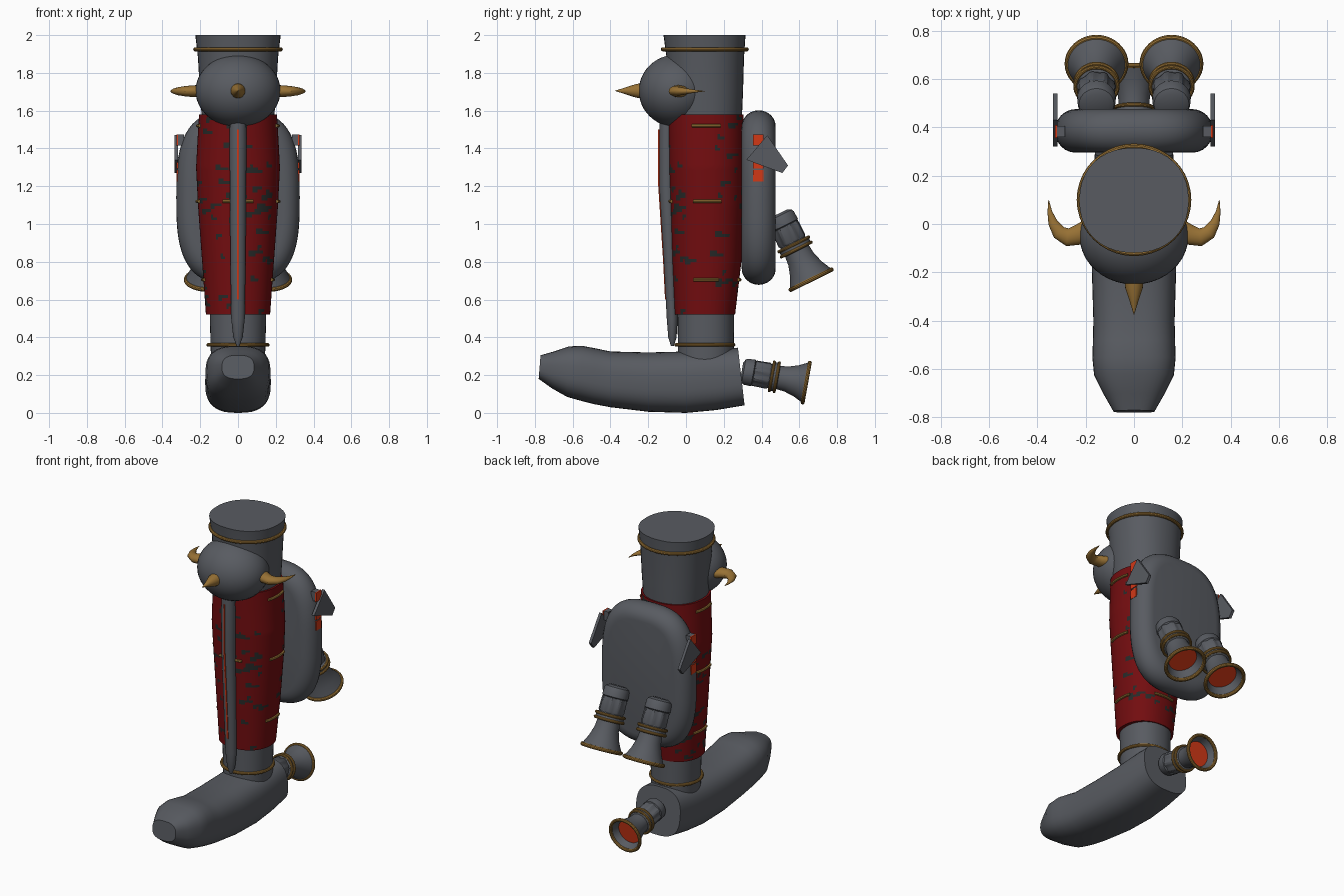
import bpy, bmesh, math, random
from mathutils import Vector as V

random.seed(4)
if "Cube" in bpy.data.objects:
    bpy.data.objects.remove(bpy.data.objects["Cube"])


def material(name, *rgb):
    m = bpy.data.materials.new(name)
    m.use_nodes = True
    m.diffuse_color = (*rgb, 1)
    m.node_tree.nodes["Principled BSDF"].inputs["Base Color"].default_value = (*rgb, 1)
    return m


GREY = material("steel grey", 0.098, 0.105, 0.12)
RED = material("deep red", 0.17, 0.004, 0.005)
DARK = material("dark dash", 0.02, 0.023, 0.022)
GOLD = material("old gold", 0.31, 0.165, 0.035)
GLOW = material("glow orange", 0.65, 0.04, 0.008)
X, Y, Z = V((1, 0, 0)), V((0, 1, 0)), V((0, 0, 1))


def finish(ob, mats, angle=35):
    for m in mats:
        ob.data.materials.append(m)
    bpy.ops.object.select_all(action='DESELECT')
    ob.select_set(True)
    bpy.context.view_layer.objects.active = ob
    bpy.ops.object.shade_smooth_by_angle(angle=math.radians(angle))
    return ob


def superellipse(t, p):
    return [math.copysign(abs(f) ** (2 / p), f) for f in (math.cos(t), math.sin(t))]


def tube(name, rings, mats, n=40, p=2, rule=None, flute=0, end_mat=0):
    """Skin rings of (centre, u radius, v radius) and cap both ends."""
    bm = bmesh.new()
    loops = []
    for c, u, v in rings:
        loop = []
        for i in range(n):
            a, b = superellipse(math.tau * i / n, p)
            k = 1 - flute * (i % 4 < 2)
            loop.append(bm.verts.new(c + u * a * k + v * b * k))
        loops.append(loop)
    for r, (lo, hi) in enumerate(zip(loops, loops[1:])):
        for i in range(n):
            j = (i + 1) % n
            f = bm.faces.new((lo[i], lo[j], hi[j], hi[i]))
            f.material_index = rule(r, i) if rule else 0
    bm.faces.new(loops[0][::-1])
    bm.faces.new(loops[-1]).material_index = end_mat
    bmesh.ops.recalc_face_normals(bm, faces=bm.faces)
    me = bpy.data.meshes.new(name)
    bm.to_mesh(me)
    bm.free()
    ob = bpy.data.objects.new(name, me)
    bpy.context.collection.objects.link(ob)
    return finish(ob, mats)


def column(rows):
    """Horizontal rings from (z, centre y, x radius, y radius)."""
    return [(V((0, cy, z)), X * rx, Y * ry) for z, cy, rx, ry in rows]


def band(name, centre, axis, rx, ry, thick):
    bpy.ops.mesh.primitive_torus_add(major_segments=40, minor_segments=10, major_radius=rx,
                                     minor_radius=thick, location=centre)
    ob = bpy.context.object
    ob.name = name
    ob.rotation_euler = axis.to_track_quat('Z', 'X').to_euler()
    ob.scale = (1, ry / rx, 1)
    return finish(ob, [GOLD])


def plate(name, outline, x, thick, mat):
    """Thin slab with a (y, z) outline, centred on the given x."""
    bm = bmesh.new()
    f = bm.faces.new([bm.verts.new((x - thick / 2, y, z)) for y, z in outline])
    new = bmesh.ops.extrude_face_region(bm, geom=[f])["geom"]
    bmesh.ops.translate(bm, vec=X * thick, verts=[g for g in new if isinstance(g, bmesh.types.BMVert)])
    bmesh.ops.recalc_face_normals(bm, faces=bm.faces)
    me = bpy.data.meshes.new(name)
    bm.to_mesh(me)
    bm.free()
    ob = bpy.data.objects.new(name, me)
    bpy.context.collection.objects.link(ob)
    finish(ob, [mat])


# Boot: rings from top point to bottom point, with half width
boot = [(-.77, .305, -.78, .18, .085), (-.70, .325, -.71, .13, .125), (-.62, .352, -.63, .085, .165),
        (-.55, .355, -.56, .065, .172), (-.48, .342, -.49, .047, .17), (-.4, .325, -.4, .03, .168),
        (-.2, .32, -.2, .006, .174), (0, .325, 0, 0, .174), (.15, .335, .16, .015, .17),
        (.275, .345, .31, .04, .162)]
tube("boot", [(V((0, (a + c) / 2, (b + d) / 2)), X * w, V((0, (a - c) / 2, (b - d) / 2)))
              for a, b, c, d, w in boot], [GREY], p=2.7)

# Leg core
tube("ankle", column([(.2, .105, .14, .15), (.35, .105, .145, .148), (.54, .105, .15, .15)]), [GREY], p=2.2)
tube("thigh", column([(1.54, .105, .19, .19), (1.7, .103, .202, .199), (1.88, .102, .212, .205),
                      (2.0, .098, .226, .217)]), [GREY], p=2.2)
band("ankle_band", (0, .1, .36), Z, .157, .152, .01)
band("thigh_band", (0, .1, 1.925), Z, .226, .222, .011)

# Patterned sleeve, resampled into thin rows so dashes can be picked as faces
keys = [(.52, .10, .17, .16), (.8, .11, .19, .183), (1.1, .113, .212, .195),
        (1.3, .11, .222, .2), (1.45, .108, .214, .2), (1.58, .105, .206, .2)]


def sleeve_at(z):
    for lo, hi in zip(keys, keys[1:]):
        if z <= hi[0] + 1e-6:
            k = (z - lo[0]) / (hi[0] - lo[0])
            return [a + (b - a) * k for a, b in zip(lo, hi)]
    return keys[-1]


ROWS, SEGS = 72, 96
dashes = set()
for _ in range(110):
    row, seg, length = random.randrange(1, ROWS - 1), random.randrange(SEGS), random.randint(2, 7)
    step = random.choice((-1, 1))
    dashes |= {(row, (seg + i) % SEGS) for i in range(length)}
    dashes |= {(row + step, (seg + i) % SEGS) for i in range(length // 2)}
span = keys[-1][0] - keys[0][0]
tube("sleeve", column([sleeve_at(keys[0][0] + span * i / ROWS) for i in range(ROWS + 1)]), [RED, DARK],
     n=SEGS, p=2.2, rule=lambda r, i: int((r, i) in dashes))


def staple(angle, z):
    _, cy, rx, ry = sleeve_at(z)
    rings = []
    for i in range(9):
        t = angle + (i - 4) * .085
        a, b = superellipse(t, 2.2)
        out = V((math.cos(t), math.sin(t), 0))
        rings.append((V((a * rx, cy + b * ry, z)) + out * .003, out * .01, Z * .009))
    tube("sleeve_staple", rings, [GOLD], n=8)


for z in (.705, 1.12, 1.52):
    staple(0, z)
    staple(math.pi, z)
staple(-math.pi / 2, 1.12)
staple(math.pi / 2, .705)

# Shin ridge with a thin glowing line
tube("shin_ridge", column([(.355, -.072, .008, .008), (.4, -.072, .025, .022), (.5, -.073, .036, .029),
                           (.8, -.085, .04, .032), (1.2, -.1, .043, .042), (1.45, -.1, .045, .042),
                           (1.54, -.1, .043, .04)]), [GREY], n=24)
plate("ridge_line", [(-.1, .6), (-.111, .6), (-.121, .8), (-.147, 1.2), (-.147, 1.5), (-.1, 1.5)],
      0, .009, GLOW)

# Knee dome, spike and side horns
bpy.ops.mesh.primitive_uv_sphere_add(segments=40, ring_count=24, radius=1, location=(0, -.05, 1.705))
knee = bpy.context.object
knee.name = "knee_dome"
knee.scale = (.225, .2, .192)
finish(knee, [GREY], 60)
tube("knee_spike", [(V((0, y, 1.705)), X * r, Z * r) for y, r in
                    ((-.22, .042), (-.265, .036), (-.32, .018), (-.375, .001))], [GOLD], n=20)
for s in (-1, 1):
    path = [(.18, -.02, .045), (.23, -.045, .042), (.275, -.055, .037), (.31, -.035, .03),
            (.335, .005, .02), (.348, .05, .01), (.353, .1, .001)]
    rings = []
    for i, (x, y, r) in enumerate(path):
        a, b = path[max(i - 1, 0)], path[min(i + 1, len(path) - 1)]
        side = V((s * (b[1] - a[1]), a[0] - b[0], 0)).normalized()
        rings.append((V((s * x, y, 1.703)), side * r, Z * r * .75))
    tube("knee_horn", rings, [GOLD], n=20)

# Back pack with fully rounded rim
rim = [(math.sin(t), 1 - math.cos(t)) for t in (math.radians(-90 + 15 * i) for i in range(13))]
tube("back_pack", [(V((0, .385 + .09 * k, 1.14)), X * (.327 - .085 * d), Z * (.462 - .085 * d))
                   for k, d in rim], [GREY], n=64, p=3)
for s in (-1, 1):
    plate("pack_fin", [(.32, 1.34), (.43, 1.47), (.54, 1.31), (.51, 1.27), (.40, 1.31)], s * .326, .018, GREY)
    for lo, hi in ((1.225, 1.285), (1.295, 1.355), (1.415, 1.475)):
        plate("pack_light", [(.355, lo), (.41, lo), (.41, hi), (.355, hi)], s * .322, .009, GLOW)
        plate("pack_light_base", [(.36, lo), (.405, lo), (.405, hi), (.36, hi)], s * .302, .034, GREY)


def thruster(name, start, end, size):
    axis = (end - start).normalized()
    u, v = X * size, axis.cross(X) * size

    def lathe(part, profile, **kw):
        tube(name + part, [(start + axis * t * size, u * r, v * r) for t, r in profile], [GREY, GLOW], **kw)
    lathe("_nozzle", [(0, .05), (.012, .072), (.025, .078), (.07, .08), (.08, .066), (.17, .07), (.18, .086),
                      (.215, .086), (.222, .07), (.27, .075), (.33, .094), (.39, .124),
                      (.39, .112), (.34, .088)], end_mat=1)
    lathe("_ribs", [(.075, .078), (.16, .08), (.175, .07)], n=32, flute=.09)
    for t, r, k in ((.182, .087, .009), (.212, .087, .009), (.39, .12, .012)):
        band(name + "_band", start + axis * t * size, axis, r * size, r * size, k * size)


# Pack thrusters and heel thruster
for s in (-1, 1):
    thruster("pack_thruster", V((s * .155, .49, 1.055)), V((s * .155, .665, .7)), 1)
thruster("heel_thruster", V((0, .295, .222)), V((0, .64, .16)), .89)
